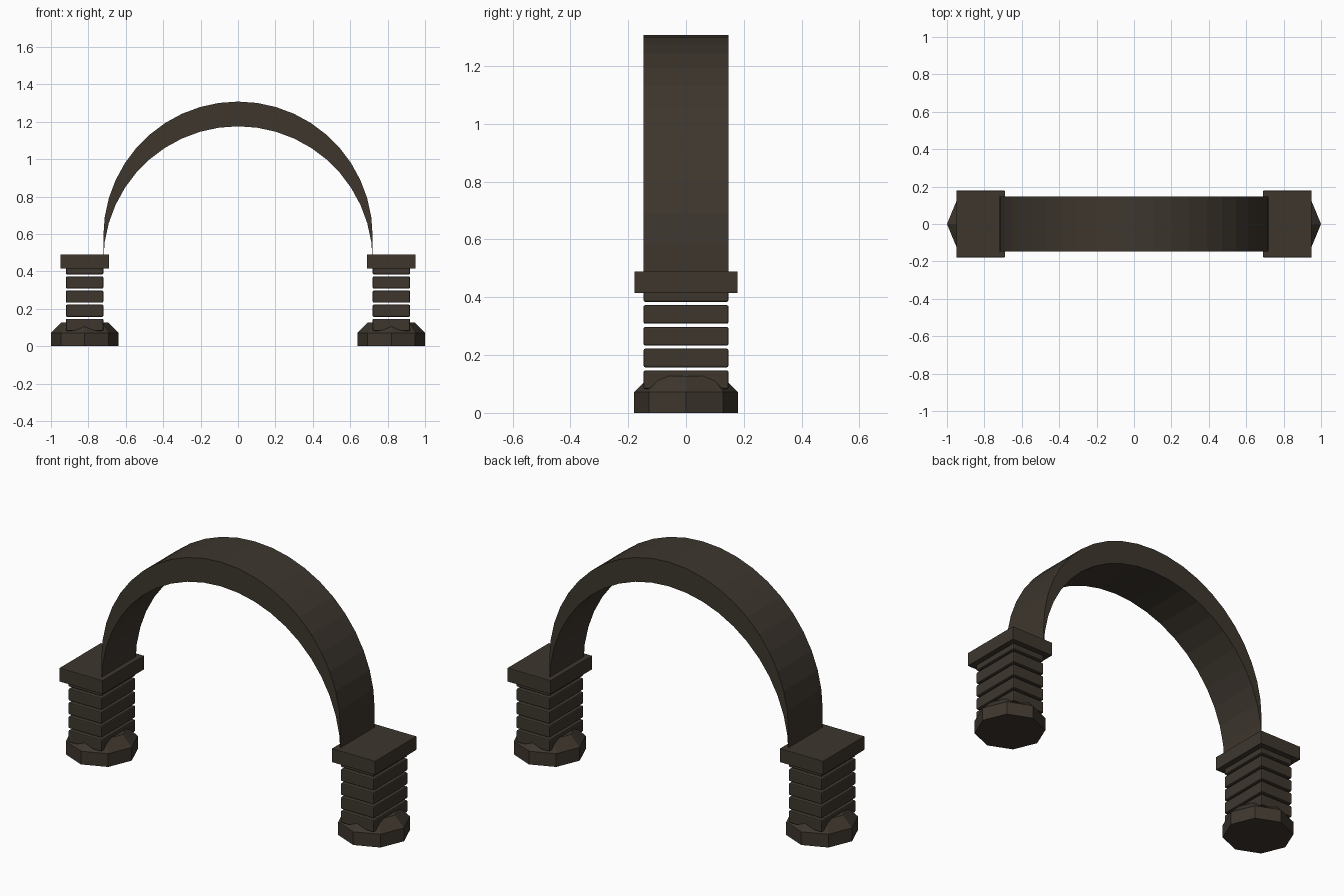
import bpy, bmesh, math

if "Cube" in bpy.data.objects:
    bpy.data.objects.remove(bpy.data.objects["Cube"])

stone = bpy.data.materials.new("dark_brown_stone")
stone.diffuse_color = (0.047, 0.037, 0.027, 1)
stone.use_nodes = True
stone.node_tree.nodes["Principled BSDF"].inputs["Base Color"].default_value = stone.diffuse_color


def finish(name, bm, bevel=0.0):
    bmesh.ops.recalc_face_normals(bm, faces=bm.faces)
    if bevel:
        bmesh.ops.bevel(bm, geom=list(bm.edges), offset=bevel, segments=2,
                        profile=0.5, affect='EDGES')
    me = bpy.data.meshes.new(name)
    bm.to_mesh(me)
    bm.free()
    me.materials.append(stone)
    ob = bpy.data.objects.new(name, me)
    bpy.context.collection.objects.link(ob)


def box(name, cx, hx, hy, z0, z1, bevel):
    bm = bmesh.new()
    bmesh.ops.create_cube(bm, size=1)
    for v in bm.verts:
        v.co = (cx + v.co.x * 2 * hx, v.co.y * 2 * hy, (z0 + z1) / 2 + v.co.z * (z1 - z0))
    finish(name, bm, bevel)


def loft(bm, rings):
    # closed solid through equally sized rings
    loops = [[bm.verts.new(p) for p in r] for r in rings]
    n = len(loops[0])
    for a, b in zip(loops, loops[1:]):
        for i in range(n):
            j = (i + 1) % n
            bm.faces.new((a[i], a[j], b[j], b[i]))
    bm.faces.new(loops[0][::-1])
    bm.faces.new(loops[-1])


# pillars: octagonal foot, stacked courses with open gaps, cap slab
for side, s in (("left", -1), ("right", 1)):
    cx = 0.82 * s
    bm = bmesh.new()
    loft(bm, [[(cx + r * math.cos(k * math.pi / 4), r * math.sin(k * math.pi / 4), z)
               for k in range(8)]
              for r, z in ((0.18, 0), (0.18, 0.072), (0.125, 0.127))])
    finish(side + "_foot", bm)
    for i in range(5):
        z = 0.082 + i * 0.0755
        box(f"{side}_course_{i + 1}", cx, 0.1, 0.147, z, z + 0.0645, 0.006)
    box(side + "_cap", cx, 0.13, 0.178, 0.415, 0.49, 0.002)

# arch: separate blocks, a semicircle given constant vertical thickness
N, R, W, T, ZC = 22, 0.72, 0.147, 0.132, 0.588
for i in range(N):
    bm = bmesh.new()
    rings = []
    for k in (i, i + 1):
        a = math.pi * k / N
        x, z = R * math.cos(a), ZC + R * math.sin(a)
        rings.append([(x, -W, z), (x, W, z), (x, W, z - T), (x, -W, z - T)])
    loft(bm, rings)
    finish(f"arch_block_{i + 1}", bm)
